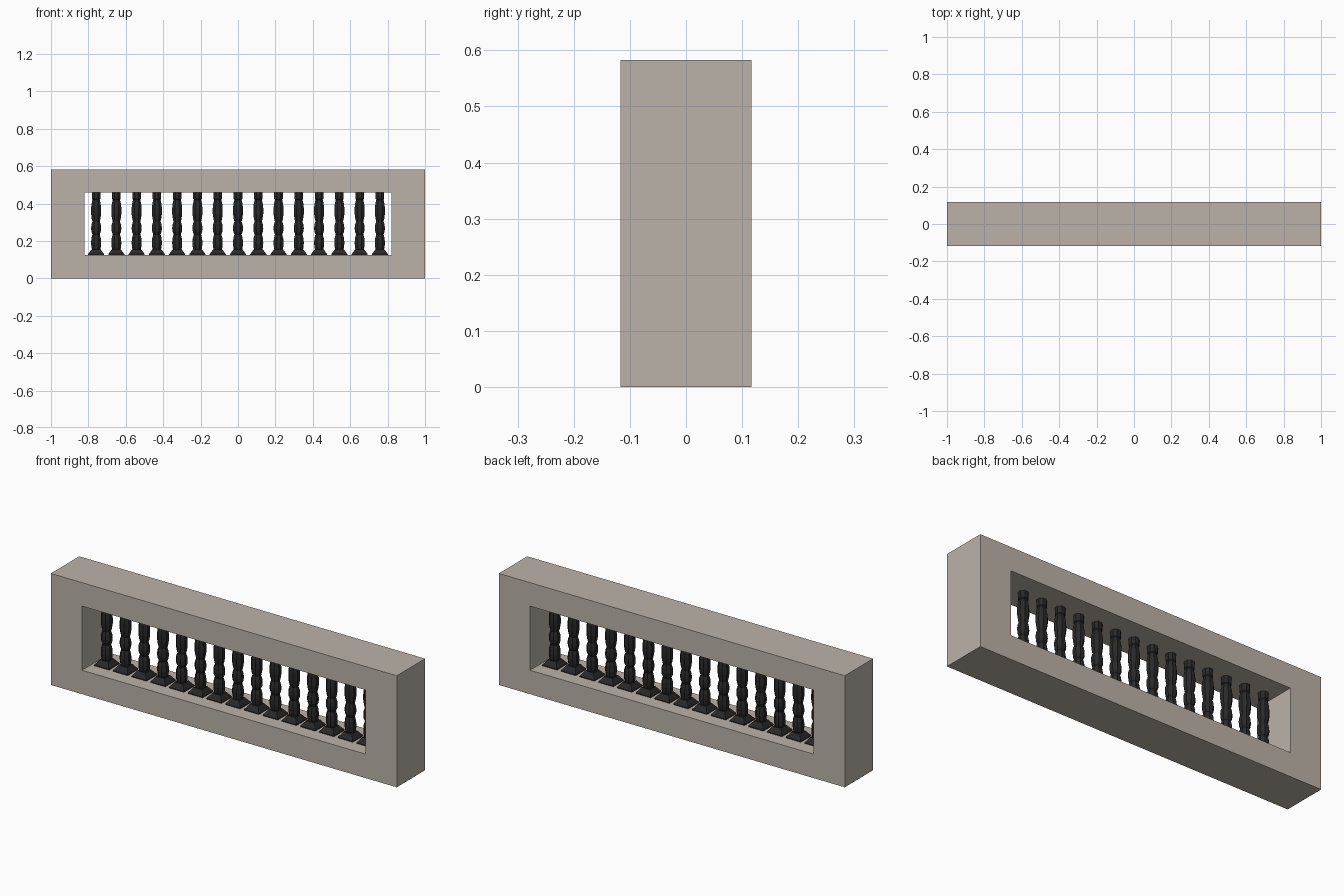
import bpy, bmesh, math

if "Cube" in bpy.data.objects:
    bpy.data.objects.remove(bpy.data.objects["Cube"])

def material(name, rgb):
    m = bpy.data.materials.new(name)
    m.diffuse_color = (*rgb, 1)
    m.use_nodes = True
    m.node_tree.nodes["Principled BSDF"].inputs["Base Color"].default_value = m.diffuse_color
    return m

stone = material("warm grey stone", (0.50, 0.45, 0.40))
iron = material("dark iron", (0.022, 0.022, 0.022))

def add_object(name, bm, mat):
    bmesh.ops.recalc_face_normals(bm, faces=bm.faces)
    me = bpy.data.meshes.new(name)
    bm.to_mesh(me)
    bm.free()
    me.materials.append(mat)
    ob = bpy.data.objects.new(name, me)
    bpy.context.collection.objects.link(ob)
    return ob

# Stone surround: rectangular ring extruded through its depth
HALF_D, SILL, HEAD = 0.117, 0.125, 0.46
def rect(bm, x, z0, z1, y):
    return [bm.verts.new((a, y, b)) for a, b in ((-x, z0), (x, z0), (x, z1), (-x, z1))]

bm = bmesh.new()
loops = [rect(bm, 1.0, 0, 0.583, -HALF_D), rect(bm, 0.82, SILL, HEAD, -HALF_D),
         rect(bm, 0.82, SILL, HEAD, HALF_D), rect(bm, 1.0, 0, 0.583, HALF_D)]
for i in range(4):
    a, b = loops[i], loops[(i + 1) % 4]
    for j in range(4):
        k = (j + 1) % 4
        bm.faces.new((a[j], a[k], b[k], b[j]))
add_object("stone_surround", bm, stone)

def lathe(bm, profile, sides, x, turn):
    """Stack of polygon rings (radius, z), capped at both ends."""
    rings = []
    for r, z in profile:
        rings.append([bm.verts.new((x + r * math.cos(turn + math.tau * s / sides),
                                    r * math.sin(turn + math.tau * s / sides), z))
                      for s in range(sides)])
    for a, b in zip(rings, rings[1:]):
        for s in range(sides):
            t = (s + 1) % sides
            bm.faces.new((a[s], a[t], b[t], b[s]))
    bm.faces.new(rings[0])
    bm.faces.new(rings[-1])

# Turned balusters: flared square foot, two beads, vase and neck block
foot = [(0.061, SILL), (0.061, 0.129), (0.034, 0.155)]
shaft = [(0.022, 0.148), (0.027, 0.165), (0.029, 0.19), (0.027, 0.215), (0.021, 0.235),
         (0.027, 0.25), (0.029, 0.268), (0.027, 0.287), (0.021, 0.304),
         (0.025, 0.318), (0.029, 0.345), (0.029, 0.375), (0.026, 0.40), (0.021, 0.42),
         (0.025, 0.425), (0.025, HEAD)]
COUNT, PITCH = 15, 0.1084
for i in range(COUNT):
    x = (i - (COUNT - 1) / 2) * PITCH
    bm = bmesh.new()
    lathe(bm, foot, 4, x, math.pi / 4)
    lathe(bm, shaft, 8, x, math.pi / 8)
    add_object(f"baluster_{i + 1}", bm, iron)
